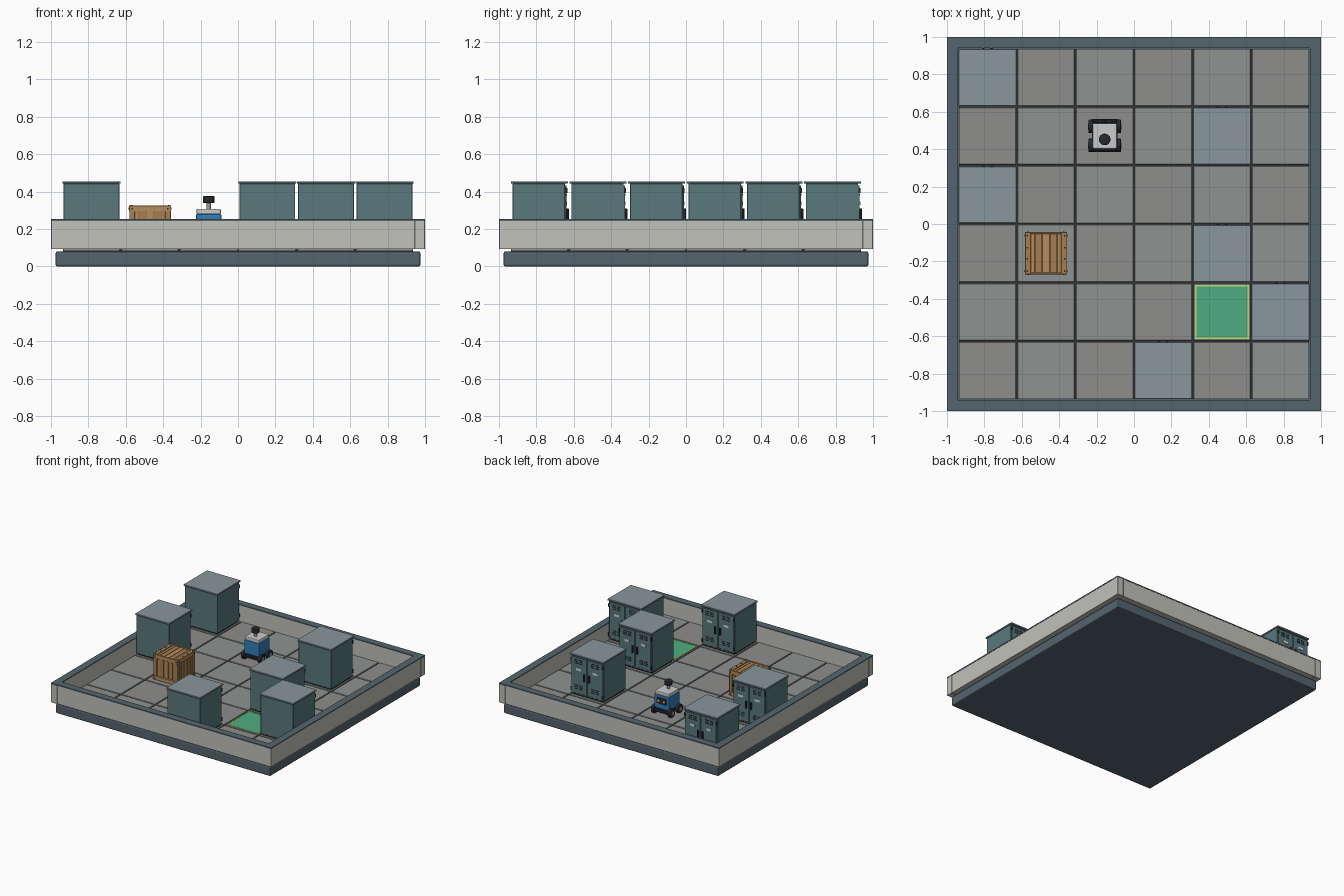
import bpy, bmesh, math
from mathutils import Matrix, Vector

if "Cube" in bpy.data.objects:
    bpy.data.objects.remove(bpy.data.objects["Cube"])

PITCH = 0.3135
FLOOR = 0.115


def mat(name, r, g, b):
    m = bpy.data.materials.new(name)
    m.diffuse_color = (r, g, b, 1)
    m.use_nodes = True
    m.node_tree.nodes["Principled BSDF"].inputs["Base Color"].default_value = m.diffuse_color
    return m


SLATE = mat("slate", 0.09, 0.13, 0.155)
WALL = mat("wall_grey", 0.53, 0.54, 0.49)
GROUT = mat("grout", 0.04, 0.045, 0.05)
TILE_A = mat("tile_warm", 0.27, 0.27, 0.265)
TILE_B = mat("tile_cool", 0.27, 0.295, 0.29)
TEAL = mat("cabinet_teal", 0.10, 0.19, 0.20)
LID = mat("cabinet_lid", 0.25, 0.31, 0.34)
BLACK = mat("black", 0.02, 0.022, 0.028)
LABEL = mat("label", 0.65, 0.68, 0.68)
GREEN = mat("goal_green", 0.08, 0.42, 0.22)
LIME = mat("goal_rim", 0.55, 0.72, 0.15)
WOOD_A = mat("wood_light", 0.47, 0.27, 0.11)
WOOD_B = mat("wood_mid", 0.38, 0.21, 0.08)
WOOD_D = mat("wood_dark", 0.24, 0.12, 0.04)
BLUE = mat("robot_blue", 0.03, 0.21, 0.50)
WHITE = mat("robot_white", 0.75, 0.75, 0.73)
GREY = mat("hub_grey", 0.3, 0.32, 0.34)
AMBER = mat("amber", 0.95, 0.6, 0.08)


def finish(name, bm, material, bevel=0, seg=1):
    if bevel:
        bmesh.ops.bevel(bm, geom=bm.edges[:], offset=bevel, segments=seg, affect='EDGES', profile=0.5)
    me = bpy.data.meshes.new(name)
    bm.to_mesh(me)
    bm.free()
    me.materials.append(material)
    ob = bpy.data.objects.new(name, me)
    bpy.context.collection.objects.link(ob)
    return ob


def boxes(name, ranges, material, bevel=0, seg=1):
    """One object from boxes given as (x0, x1, y0, y1, z0, z1)."""
    bm = bmesh.new()
    for x0, x1, y0, y1, z0, z1 in ranges:
        m = Matrix.Translation(((x0 + x1) / 2, (y0 + y1) / 2, (z0 + z1) / 2)) @ \
            Matrix.Diagonal((x1 - x0, y1 - y0, z1 - z0, 1))
        bmesh.ops.create_cube(bm, size=1, matrix=m)
    return finish(name, bm, material, bevel, seg)


def rods(name, centres, r, depth, axis, material, n=20, bevel=0):
    """Cylinders along an axis, joined in one object."""
    rot = {'X': Matrix.Rotation(math.pi / 2, 4, 'Y'), 'Y': Matrix.Rotation(math.pi / 2, 4, 'X'),
           'Z': Matrix.Identity(4)}[axis]
    bm = bmesh.new()
    for c in centres:
        bmesh.ops.create_cone(bm, cap_ends=True, segments=n, radius1=r, radius2=r, depth=depth,
                              matrix=Matrix.Translation(c) @ rot)
    if bevel:
        rims = [e for f in bm.faces if len(f.verts) > 4 for e in f.edges]
        bmesh.ops.bevel(bm, geom=list(set(rims)), offset=bevel, segments=2, affect='EDGES', profile=0.5)
    ob = finish(name, bm, material)
    ob.data.shade_smooth()
    ob.data.set_sharp_from_angle(angle=math.radians(35))
    return ob


def cell(i, j):
    return Vector(((i - 2.5) * PITCH, (j - 2.5) * PITCH, FLOOR))


def place(parts, loc):
    for p in parts:
        p.location = loc


# base and floor tiles
boxes("base_plinth", [(-.975, .975, -.975, .975, 0, .08)], SLATE, .01, 2)
boxes("floor_slab", [(-.935, .935, -.935, .935, .07, .108)], GROUT)
for k, m in enumerate((TILE_A, TILE_B)):
    h = PITCH / 2 - .004
    tiles = []
    for i in range(6):
        for j in range(6):
            if (i + j) % 2 == k:
                c = cell(i, j)
                tiles.append((c.x - h, c.x + h, c.y - h, c.y + h, .084, FLOOR))
    boxes("floor_tiles_" + "ab"[k], tiles, m, .002)

# perimeter wall, corner posts and cap
W = .943
boxes("walls", [(-W, W, -.998, -W, .094, .244), (-W, W, W, .998, .094, .244),
                (-.998, -W, -W, W, .094, .244), (W, .998, -W, W, .094, .244)], WALL)
s = (-1, -W), (W, 1)
boxes("wall_corner_posts", [(*a, *b, .092, .244) for a in s for b in s], WALL, .002)
boxes("wall_cap", [(-1, 1, -1, -.94, .243, .252), (-1, 1, .94, 1, .243, .252),
                   (-1, -.94, -.94, .94, .243, .252), (.94, 1, -.94, .94, .243, .252)], SLATE)

# cabinet, doors facing the back
cab = [boxes("cabinet_body", [(-.149, .149, -.143, .137, .012, .328)], TEAL, .002),
       boxes("cabinet_plinth", [(-.14, .14, -.135, .13, 0, .014)], BLACK),
       boxes("cabinet_lid", [(-.155, .155, -.153, .152, .327, .340)], LID, .003),
       boxes("cabinet_doors", [(-.143, -.002, .135, .145, .022, .318),
                               (.002, .143, .135, .145, .022, .318)], TEAL, .002)]
vents, labels, handles, hinges = [], [], [], []
for sx in (-1, 1):
    cx = sx * .075
    for z0 in (.06, .268):
        for r in range(3):
            for dx in (-.021, .021):
                z = z0 + r * .014
                vents.append((cx + dx - .015, cx + dx + .015, .144, .147, z - .003, z + .003))
    labels.append((cx - .022, cx + .022, .144, .148, .212, .232))
    handles += [(sx * .022 - .007, sx * .022 + .007, .144, .157, .135, .195)]
    for z in (.05, .29):
        hinges.append((sx * .143 - .005, sx * .143 + .005, .138, .149, z - .014, z + .014))
cab += [boxes("cabinet_vents", vents, BLACK), boxes("cabinet_labels", labels, LABEL),
        boxes("cabinet_handles", handles, BLACK, .003), boxes("cabinet_hinges", hinges, BLACK)]
spots = [(0, 5), (0, 3), (4, 4), (4, 2), (5, 1), (3, 0)]
place(cab, cell(*spots[0]))
for n, sp in enumerate(spots[1:], 2):
    for p in cab:
        q = p.copy()
        q.name = f"{p.name}_{n}"
        q.location = cell(*sp)
        bpy.context.collection.objects.link(q)

# goal pad
h, t = .145, .008
place([boxes("goal_pad", [(-h, h, -h, h, 0, .004)], GREEN),
       boxes("goal_rim", [(-h, h, -h, t - h, 0, .006), (-h, h, h - t, h, 0, .006),
                          (-h, t - h, -h, h, 0, .006), (h - t, h, -h, h, 0, .006)], LIME)], cell(4, 1))

# wooden crate
E, H = .113, .21
planks = {0: [], 1: []}
for n in range(5):
    a = -.1 + n * .04 + .002
    b = a + .036
    planks[n % 2] += [(a, b, -.105, -.095, .01, .2), (a, b, .095, .105, .01, .2),
                      (-.105, -.095, a, b, .01, .2), (.095, .105, a, b, .01, .2),
                      (a, b, -.11, .11, .193, .204)]
rails, bolts_y, bolts_x = [], [], []
for z0, z1 in ((0, .033), (H - .033, H)):
    for sgn in (-1, 1):
        lo, hi = sorted((sgn * .103, sgn * E))
        rails += [(-E, E, lo, hi, z0, z1), (lo, hi, -E, E, z0, z1)]
        for q in (-.095, .095):
            bolts_y.append((q, sgn * E, (z0 + z1) / 2))
            bolts_x.append((sgn * E, q, (z0 + z1) / 2))
posts = [(*a, *b, .03, H - .03) for a in ((-.111, -.08), (.08, .111)) for b in ((-.111, -.08), (.08, .111))]
cleats = [(-E, -.08, -E, E, .2, H + .001), (.08, E, -E, E, .2, H + .001)]
bolts_z = [(x, y, H + .001) for x in (-.1, .1) for y in (-.095, -.03, .03, .095)]
place([boxes("crate_core", [(-.097, .097, -.097, .097, .005, .195)], WOOD_D),
       boxes("crate_planks_light", planks[0], WOOD_A), boxes("crate_planks_mid", planks[1], WOOD_B),
       boxes("crate_rails", rails, WOOD_A, .002), boxes("crate_posts", posts, WOOD_B, .002),
       boxes("crate_cleats", cleats, WOOD_B, .002),
       rods("crate_bolts_side", bolts_x, .005, .005, 'X', BLACK, 8),
       rods("crate_bolts_front", bolts_y, .005, .005, 'Y', BLACK, 8),
       rods("crate_bolts_top", bolts_z, .005, .005, 'Z', BLACK, 8)], cell(1, 2))

# wheeled robot, face towards the back
wheels = [(x, y, .036) for x in (-.075, .075) for y in (-.05, .052)]
hubs = [(math.copysign(.087, x), y, z) for x, y, z in wheels]
place([boxes("robot_chassis", [(-.063, .063, -.078, .078, .025, .055)], BLACK, .004),
       boxes("robot_bumpers", [(-.072, .072, .074, .09, .03, .052),
                               (-.072, .072, -.086, -.072, .03, .052)], BLACK, .004),
       boxes("robot_body", [(-.068, .068, -.07, .07, .053, .165)], BLUE, .007, 2),
       boxes("robot_top", [(-.065, .065, -.068, .068, .163, .193)], WHITE, .007, 2),
       boxes("robot_face", [(-.045, .045, .068, .074, .095, .145)], BLACK, .002),
       rods("robot_lamps", [(-.025, .074, .12), (.025, .074, .12)], .009, .006, 'Y', AMBER, 12),
       rods("robot_wheels", wheels, .036, .024, 'X', BLACK, 20, .004),
       rods("robot_hubs", hubs, .016, .005, 'X', GREY, 12),
       rods("robot_mast", [(0, -.018, .21)], .012, .045, 'Z', GREY, 12),
       rods("robot_sensor", [(0, -.018, .242)], .031, .036, 'Z', BLACK, 24, .004)], cell(2, 4))
